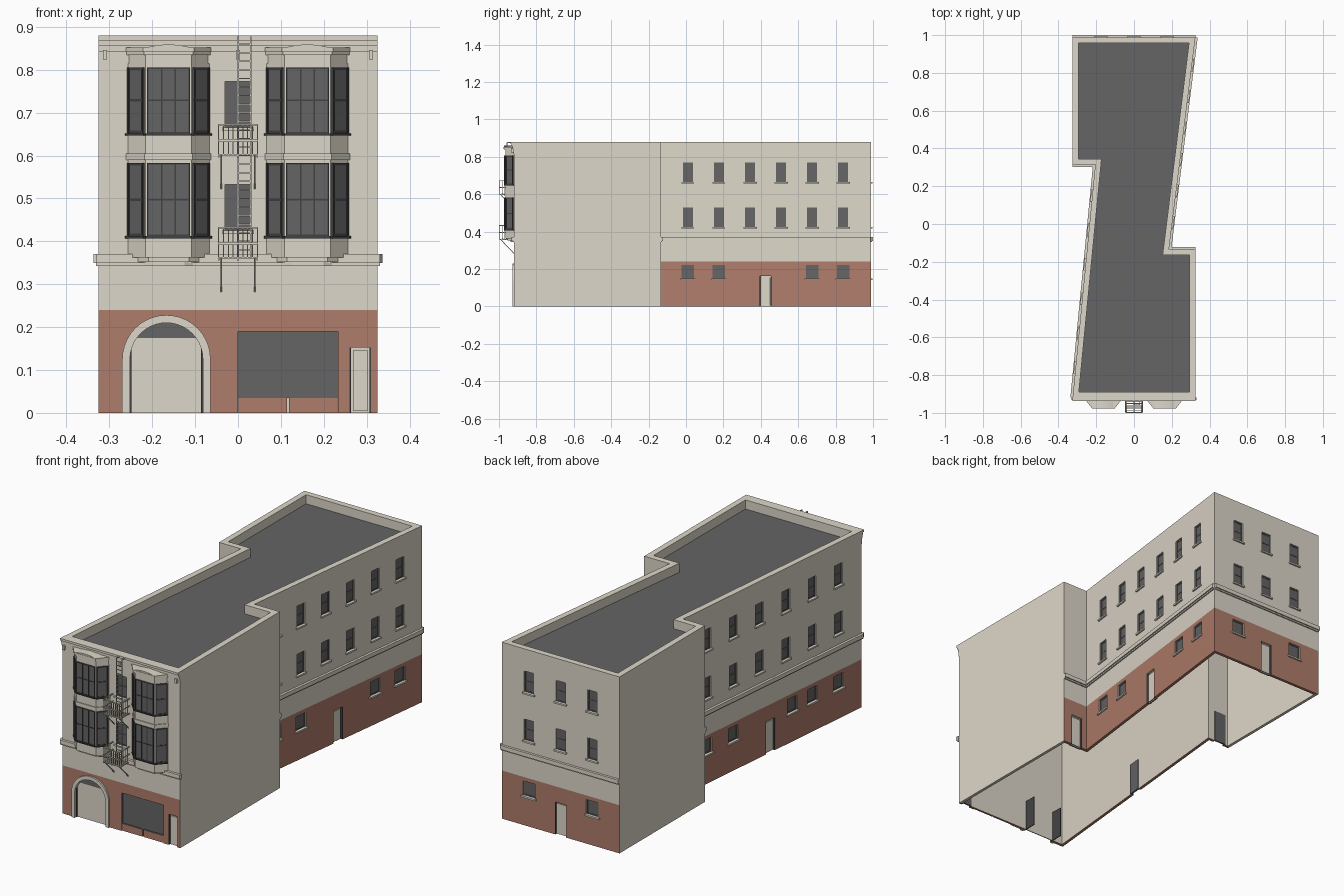
import bpy, bmesh
from math import pi, sin, cos, asin
from mathutils import Matrix, Vector

cube = bpy.data.objects.get("Cube")
if cube:
    bpy.data.objects.remove(cube)


def material(name, r, g, b):
    m = bpy.data.materials.new(name)
    m.use_nodes = True
    m.diffuse_color = (r, g, b, 1)
    m.node_tree.nodes["Principled BSDF"].inputs["Base Color"].default_value = (r, g, b, 1)
    return m


STONE = material("pale stone", 0.73, 0.68, 0.585)
BRICK = material("red brick", 0.43, 0.205, 0.145)
GLASS = material("grey roof and glass", 0.128, 0.128, 0.128)
FRAME = material("dark frame", 0.055, 0.055, 0.055)

parts = {}


def mesh_of(name, *mats):
    """Return the mesh under construction for a named part."""
    if name not in parts:
        parts[name] = (bmesh.new(), mats)
    return parts[name][0]


def box(bm, M, x0, x1, y0, y1, z0, z1):
    T = Matrix.Translation(((x0 + x1) / 2, (y0 + y1) / 2, (z0 + z1) / 2))
    S = Matrix.Diagonal((x1 - x0, y1 - y0, z1 - z0, 1))
    bmesh.ops.create_cube(bm, size=1, matrix=M @ T @ S)


def prism(bm, M, pts, y0, y1):
    """Extrude an (x, z) outline from y0 to y1."""
    a, b = [[bm.verts.new(M @ Vector((x, y, z))) for x, z in pts] for y in (y0, y1)]
    n = len(pts)
    faces = [bm.faces.new(a), bm.faces.new(b[::-1])]
    faces += [bm.faces.new((a[i], b[i], b[(i + 1) % n], a[(i + 1) % n])) for i in range(n)]
    bmesh.ops.recalc_face_normals(bm, faces=faces)


def rod(bm, p, q, t=0.004):
    p, q = Vector(p), Vector(q)
    d = q - p
    M = Matrix.Translation((p + q) / 2) @ d.to_track_quat('Z', 'Y').to_matrix().to_4x4()
    bmesh.ops.create_cube(bm, size=1, matrix=M @ Matrix.Diagonal((t, t, d.length, 1)))


def wall_frame(p, q):
    """Local x runs along the wall from its middle, local y points inward."""
    p, q = Vector((*p, 0)), Vector((*q, 0))
    d = (q - p).normalized()
    n = Vector((-d.y, d.x, 0))
    M = Matrix((d, n, (0, 0, 1))).transposed().to_4x4()
    return Matrix.Translation((p + q) / 2) @ M, (q - p).length


def arc(r, cz, a0, a1, n=20, cx=0):
    return [(cx + r * cos(a0 + (a1 - a0) * i / n), cz + r * sin(a0 + (a1 - a0) * i / n))
            for i in range(n + 1)]


# Footprint, counter-clockwise from the front
FRONT, BACK, TOP, BASE, DECK = -0.92, 0.988, 0.88, 0.24, 0.835
DEPTH = 0.011  # recess of windows and doors
foot = [(-.325, FRONT), (.325, FRONT), (.325, -.135), (.185, -.135),
        (.325, BACK), (-.325, BACK), (-.325, .315), (-.205, .315)]
N = len(foot)
frames = [wall_frame(foot[i], foot[(i + 1) % N]) for i in range(N)]
BLANK = (1, 5)


def inset(t):
    out = []
    for i in range(N):
        p = Vector(foot[i])
        d0 = (p - Vector(foot[i - 1])).normalized()
        d1 = (Vector(foot[(i + 1) % N]) - p).normalized()
        n0, n1 = Vector((-d0.y, d0.x)), Vector((-d1.y, d1.x))
        out.append(p + (n0 + n1) * t / (1 + n0.dot(n1)))
    return out


# Thin hollow wall ring with a thicker parapet and a brick ground floor
bm = mesh_of("walls", STONE, BRICK)
thin, thick = inset(0.015), inset(0.03)
rings = [[bm.verts.new((x, y, z)) for x, y in ring]
         for ring, z in ((thin, 0), (foot, 0), (foot, BASE), (foot, TOP), (thick, TOP),
                         (thick, DECK - .005), (thin, DECK - .005))]
for k, a in enumerate(rings):
    b = rings[(k + 1) % len(rings)]
    for i in range(N):
        j = (i + 1) % N
        f = bm.faces.new((a[i], a[j], b[j], b[i]))
        f.material_index = int(k < 2 and i not in BLANK)
bmesh.ops.recalc_face_normals(bm, faces=bm.faces)

# Roof deck, stone on its underside
bm = mesh_of("roof", GLASS, STONE)
deck = bm.faces.new([bm.verts.new((x, y, DECK - .01)) for x, y in inset(0.013)])
up = bmesh.ops.extrude_face_region(bm, geom=[deck])["geom"]
bmesh.ops.translate(bm, verts=[v for v in up if isinstance(v, bmesh.types.BMVert)], vec=(0, 0, .01))
bmesh.ops.recalc_face_normals(bm, faces=bm.faces)
for f in bm.faces:
    f.material_index = int(f.normal.z < -0.5)

cuts = mesh_of("opening_cutter")
glass = mesh_of("window_glass", GLASS)
sashes = mesh_of("window_sashes", GLASS)
bars = mesh_of("dark_frames", FRAME)
sills = mesh_of("window_sills", STONE)
trim = mesh_of("stone_trim", STONE)


def glazing(M, u, z0, z1, w, bm, cols=1, y=DEPTH, t=0.005, rail=True):
    """Pane with a frame of bars standing in front of it."""
    x0, x1 = u - w / 2, u + w / 2
    box(glass, M, x0, x1, y - 0.003, y + 0.001, z0, z1)
    f0, f1 = y - 0.006, y + 0.001
    for i in range(cols + 1):
        x = x0 + t / 2 + (w - t) * i / cols
        box(bm, M, x - t / 2, x + t / 2, f0, f1, z0, z1)
    for z in [z0, z1 - t] + ([(z0 + z1 - t) / 2] if rail else []):
        box(bm, M, x0, x1, f0 + 0.001, f1, z, z + t)


def window(M, u, z0, z1, w, rail=True):
    box(cuts, M, u - w / 2, u + w / 2, -0.02, DEPTH, z0, z1)
    glazing(M, u, z0, z1, w, sashes, rail=rail)
    box(sills, M, u - w / 2 - .007, u + w / 2 + .007, -0.008, 0.004, z0 - .008, z0)


def door(M, u, w=0.065, h=0.162):
    box(cuts, M, u - w / 2, u + w / 2, -0.02, DEPTH, -0.01, h)
    for s in (-1, 1):
        x = u + s * (w / 2 - .0015)
        box(bars, M, x - .0015, x + .0015, 0.001, DEPTH + .001, 0, h)
    box(trim, M, u - w / 2 + .008, u + w / 2 - .008, 0.006, DEPTH + .001, 0.004, h - .008)
    box(glass, M, u - w / 2, u + w / 2, 0.014, 0.019, 0, h)


# Windows and doors of the long slanted walls and the back
def fill_wall(i, upper, lower, door_at):
    M, _ = frames[i]
    for u in upper:
        window(M, u, .425, .53, .054)
        window(M, u, .665, .77, .054)
    for u in lower:
        window(M, u, .148, .22, .068, rail=False)
    door(M, door_at)


def along(i, *ys):
    p, q = foot[i], foot[(i + 1) % N]
    return [(y - (p[1] + q[1]) / 2) / (q[1] - p[1]) * frames[i][1] for y in ys]


row = along(3, *[.01 + .166 * k for k in range(6)])
fill_wall(3, row, row[:2] + row[4:], along(3, .425)[0])
row = along(7, *[-.76 + .182 * k for k in range(6)])
fill_wall(7, row, row[:2] + row[4:] + along(7, -.44), along(7, -.29)[0])
fill_wall(4, (-.175, 0, .175), (-.175, .175), 0)
door(frames[2][0], 0.01)
door(frames[6][0], 0.005)

# Belt course round every wall that is not blank
for i, (M, L) in enumerate(frames):
    if i not in BLANK:
        e = L / 2 + (0.006 if i == 0 else 0)
        box(trim, M, -e, e, -0.012, 0.002, .35, .37)
        box(trim, M, -e, e, -0.006, 0.002, .343, .35)

# Front ground floor: arched entrance, shop window, door
F = frames[0][0]
CX, SPRING = -0.167, 0.125
jamb = [(CX + .085, -.01), *arc(.085, SPRING, 0, pi, cx=CX), (CX - .085, -.01)]
prism(cuts, F, jamb, -0.02, DEPTH)
ring = [(CX + .103, 0), *arc(.103, SPRING, 0, pi, cx=CX), (CX - .103, 0), (CX - .085, 0),
        *arc(.085, SPRING, pi, 0, cx=CX), (CX + .085, 0)]
prism(mesh_of("arch_surround", STONE), F, ring, -0.008, 0.002)
a = asin(.05 / .085)
prism(glass, F, arc(.085, SPRING, a, pi - a, cx=CX), 0.008, 0.012)
for s in (-1, 1):
    x = CX + s * .083
    box(bars, F, x - .002, x + .002, 0.002, 0.075, 0, .155)
box(cuts, F, 0, .233, -0.02, DEPTH, -0.01, .19)
glazing(F, .1165, .035, .19, .233, sashes, cols=2, t=.003, rail=False)
shop = mesh_of("shop_base_panels", BRICK)
for x in (.001, .1185):
    box(shop, F, x, x + .1135, 0.004, 0.012, 0, .035)
door(F, .285, .05, .153)

# Front cornice in steps, with end brackets
R = Matrix.Rotation(pi / 2, 4, 'Z')
profile = [(FRONT + .002, .815), (-.923, .815), (-.923, .842), (-.927, .842), (-.927, .857),
           (-.932, .857), (-.932, .869), (-.938, .869), (-.938, TOP), (FRONT + .002, TOP)]
prism(mesh_of("cornice", STONE), R, profile, -0.325, 0.325)
for x in (-.31, 0, .31):
    box(trim, F, x - .005, x + .005, -0.016, 0, .824, .846)

# Two bay windows
bay = mesh_of("bay_windows", STONE)


def bay_plan(cx, g=0.0):
    return [(cx - .097 - g, FRONT), (cx - .055 - g * .6, FRONT - .048 - g),
            (cx + .055 + g * .6, FRONT - .048 - g), (cx + .097 + g, FRONT)]


LAY = Matrix(((1, 0, 0, 0), (0, 0, 1, 0), (0, 1, 0, 0), (0, 0, 0, 1)))
for cx in (-.162, .162):
    for z0, z1, g in ((.343, .352, -.03), (.352, .362, -.013), (.362, .59, -.002),
                      (.59, .605, .002), (.605, .835, -.002),
                      (.835, .842, .003), (.842, .852, .008)):
        prism(bay, LAY, bay_plan(cx, g), z0, z1)
    crown = arc(.2, .659, pi / 2 + .28, pi / 2 - .28, 8, cx)
    prism(bay, F, crown, -0.054, 0)
    plan = bay_plan(cx, -.002)
    for k in range(3):
        M, L = wall_frame(plan[k], plan[k + 1])
        for z0, z1 in ((.412, .583), (.652, .806)):
            glazing(M, 0, z0, z1, L - .007, bars, cols=3 if k == 1 else 1, y=0,
                    t=.0035 if k == 1 else .006)
            box(bars, M, -L / 2, L / 2, -0.008, 0, z0 - .005, z0)

# Landing windows and fire escape
esc = mesh_of("fire_escape", STONE)
I = Matrix()
Y0, Y1, H = -0.94, -0.998, 0.045
for z, zw, top in ((.36, .425, .6), (.6, .665, .876)):
    window(F, 0, zw, zw + .108, .06)
    for k in range(7):
        y = Y0 + (Y1 - Y0) * k / 6
        box(esc, I, -H, H, y - .002, y + .002, z, z + .004)
    for x in (-H, 0, H):
        box(esc, I, x - .002, x + .002, Y1, FRONT, z - .005, z)
    for h in (.035, .072):
        rod(esc, (-H, Y1, z + h), (H, Y1, z + h))
        for x in (-H, H):
            rod(esc, (x, Y1, z + h), (x, FRONT, z + h))
    for k in range(9):
        x = -H + 2 * H * k / 8
        rod(esc, (x, Y1, z), (x, Y1, z + .072), .0025)
    for x in (-H, H):
        for k in range(1, 5):
            y = Y1 + .015 * k
            rod(esc, (x, y, z), (x, y, z + .072), .0025)
        rod(esc, (x * .87, Y1 + .005, z), (x * .87, FRONT, z - .077))
    for x in (0, .03):
        rod(esc, (x, -.957, z), (x, -.957, top))
    for k in range(int((top - z) / .02)):
        rod(esc, (0, -.957, z + .02 * (k + 1)), (.03, -.957, z + .02 * (k + 1)), .003)
for x in (0, .03):
    rod(esc, (x, -.957, .876), (x, -.93, .876))

# Turn every part into an object
objects = {}
for name, (bm, mats) in parts.items():
    me = bpy.data.meshes.new(name)
    bm.to_mesh(me)
    bm.free()
    for m in mats:
        me.materials.append(m)
    objects[name] = bpy.data.objects.new(name, me)
    bpy.context.scene.collection.objects.link(objects[name])

# Cut the openings into the walls
walls, cutter = objects["walls"], objects["opening_cutter"]
cutter.hide_render = True
mod = walls.modifiers.new("openings", 'BOOLEAN')
mod.operation, mod.solver, mod.object = 'DIFFERENCE', 'EXACT', cutter
bpy.context.view_layer.objects.active = walls
bpy.ops.object.modifier_apply(modifier=mod.name)
bpy.data.objects.remove(cutter)
